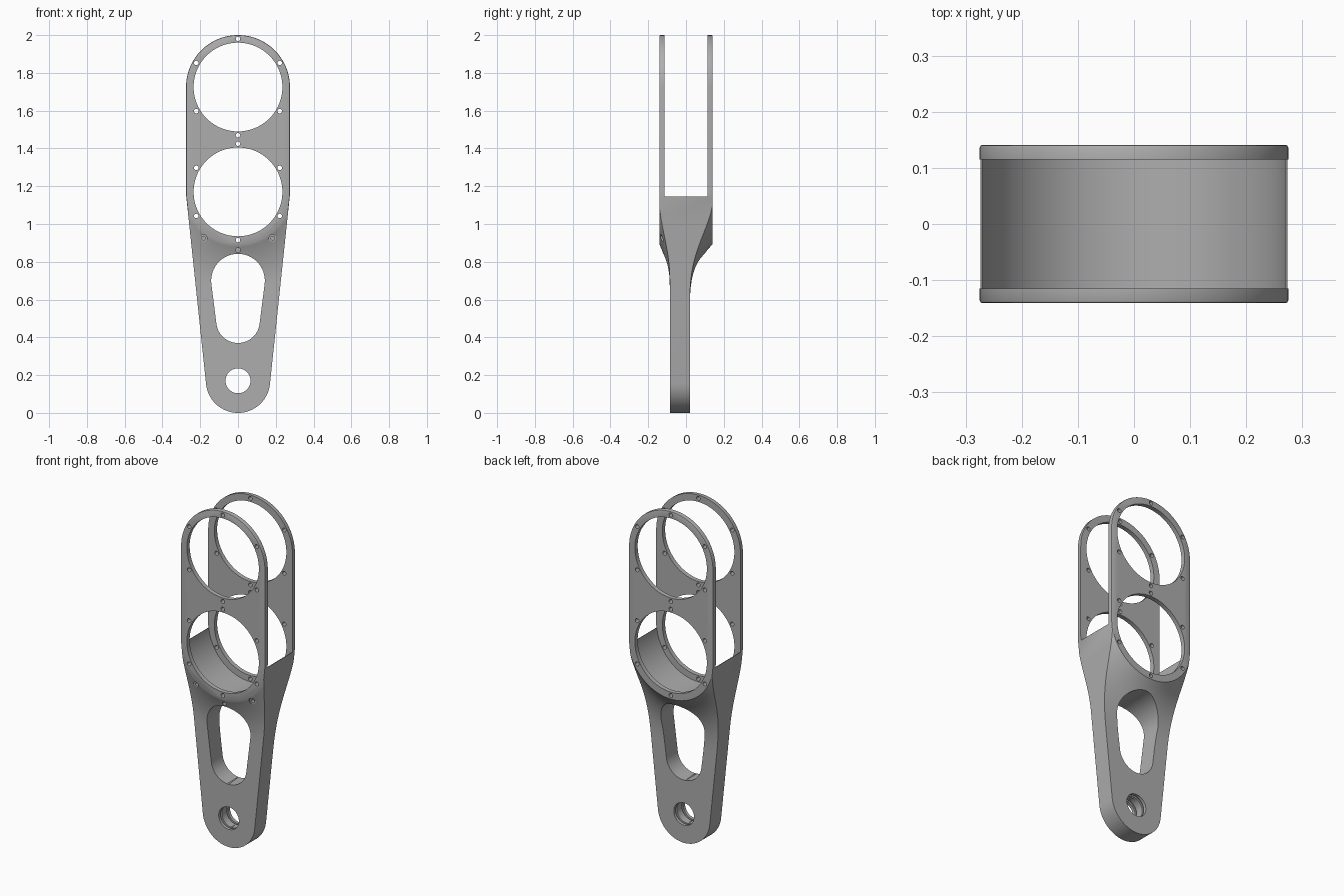
import bpy, bmesh, math
from math import sin, cos, pi

old = bpy.data.objects.get("Cube")
if old:
    bpy.data.objects.remove(old)

TOP, MID, LOW = 1.725, 1.17, 0.17        # heights of the round centres
HALF = 0.141                             # half thickness of the head

grey = bpy.data.materials.new("machined grey")
grey.use_nodes = True
grey.diffuse_color = (0.42, 0.42, 0.42, 1)
grey.node_tree.nodes["Principled BSDF"].inputs["Base Color"].default_value = (0.42, 0.42, 0.42, 1)


def arc(z, r, a0, a1, n):
    return [(r * cos(a0 + (a1 - a0) * i / n), z + r * sin(a0 + (a1 - a0) * i / n))
            for i in range(n + 1)]


def circle(x, z, r, n=64):
    return [(x + px, pz) for px, pz in arc(z, r, 0, 2 * pi, n)[:-1]]


def add_prism(bm, pts, y0, y1):
    """Extrude an x-z outline from y0 to y1."""
    ends = [[bm.verts.new((x, y, z)) for x, z in pts] for y in (y0, y1)]
    caps = [bm.faces.new(e) for e in ends]
    n = len(pts)
    for i in range(n):
        j = (i + 1) % n
        bm.faces.new((ends[0][i], ends[0][j], ends[1][j], ends[1][i]))
    return caps


def make(name, bm):
    bmesh.ops.recalc_face_normals(bm, faces=bm.faces)
    me = bpy.data.meshes.new(name)
    bm.to_mesh(me)
    bm.free()
    me.materials.append(grey)
    ob = bpy.data.objects.new(name, me)
    bpy.context.collection.objects.link(ob)
    return ob


def cut(target, cutter):
    """Subtract the cutter, then discard it."""
    cutter.hide_render = True
    mod = target.modifiers.new("cut", 'BOOLEAN')
    mod.operation = 'DIFFERENCE'
    mod.solver = 'EXACT'
    mod.object = cutter
    bpy.context.view_layer.objects.active = target
    bpy.ops.object.modifier_apply(modifier=mod.name)
    bpy.data.objects.remove(cutter)


def cut_prisms(target, prisms):
    bm = bmesh.new()
    for pts, y0, y1 in prisms:
        add_prism(bm, pts, y0, y1)
    cut(target, make("cutter", bm))


def cut_flare(target, inner, span, y_head, y_arm, power):
    """Thin the arm outside the head with a concave flare turned round the lower ring."""
    steps = 14
    prof = [(inner + span * i / steps,
             y_arm + (y_head - y_arm) * (1 - i / steps) ** power) for i in range(steps + 1)]
    far = math.copysign(0.3, y_head)
    prof += [(1.5, y_arm), (1.5, far), (inner, far)]
    bm = bmesh.new()
    n, a0, a1 = 72, pi + 0.05, 2 * pi - 0.05
    rings = []
    for i in range(n + 1):
        a = a0 + (a1 - a0) * i / n
        rings.append([bm.verts.new((r * cos(a), y, MID + r * sin(a))) for r, y in prof])
    m = len(prof)
    for p, q in zip(rings, rings[1:]):
        for k in range(m):
            l = (k + 1) % m
            bm.faces.new((p[k], p[l], q[l], q[k]))
    bm.faces.new(rings[0])
    bm.faces.new(rings[-1])
    cut(target, make("cutter", bm))


# Body outline: round head, straight sides, tapered arm, round foot
R, F = 0.275, 0.17
t = math.asin((R - F) / (MID - LOW))
outline = (arc(TOP, R, 0, pi, 64) + arc(MID, R, pi, pi + t, 4)
           + arc(LOW, F, pi + t, 2 * pi - t, 48) + arc(MID, R, 2 * pi - t, 2 * pi, 4))
bm = bmesh.new()
caps = add_prism(bm, outline, -HALF, HALF)
bmesh.ops.recalc_face_normals(bm, faces=bm.faces)
rim = list({e for f in caps for e in f.edges})
bmesh.ops.bevel(bm, geom=rim, offset=0.005, segments=2, profile=0.5, affect='EDGES')
body = make("twin_ring_arm", bm)

# Flared thinning of the arm on the front and the back
cut_flare(body, R, 0.24, -HALF - 0.001, -0.086, 2)
cut_flare(body, R, 0.38, HALF + 0.001, 0.02, 3)

# Gap between the two plates, with a round seat at its bottom
cut_prisms(body, [([(-0.5, 1.145), (0.5, 1.145), (0.5, 2.2), (-0.5, 2.2)], -0.115, 0.115)])
cut_prisms(body, [(circle(0, MID, 0.272, 96), -0.115, 0.115)])

# Large ring openings
cut_prisms(body, [(circle(0, z, 0.235, 96), -0.3, 0.3) for z in (TOP, MID)])

# Tapered window in the arm
w = math.asin((0.142 - 0.115) / (0.70 - 0.485))
window = arc(0.70, 0.142, -w, pi + w, 36) + arc(0.485, 0.115, pi + w, 2 * pi - w, 32)
cut_prisms(body, [(window, -0.3, 0.3)])

# Pivot bore with two inner grooves
cut_prisms(body, [(circle(0, LOW, 0.066), -0.3, 0.3)])
cut_prisms(body, [(circle(0, LOW, 0.076), -0.068, -0.056),
                  (circle(0, LOW, 0.076), -0.010, 0.002)])

# Six screw holes around each ring
cut_prisms(body, [(circle(0.255 * cos(a), z + 0.255 * sin(a), 0.012, 16), -0.3, 0.3)
                  for z in (TOP, MID)
                  for a in (pi / 2 + k * pi / 3 for k in range(6))])

# Blind holes on the front flare
cut_prisms(body, [(circle(s * 0.183, 0.925, 0.019, 20), -0.3, -0.122) for s in (-1, 1)]
           + [(circle(0, 0.862, 0.012, 16), -0.3, -0.06)])
cut_prisms(body, [(circle(s * 0.183, 0.925, 0.010, 16), -0.3, -0.08) for s in (-1, 1)])

bpy.ops.object.select_all(action='DESELECT')
body.select_set(True)
bpy.context.view_layer.objects.active = body
bpy.ops.object.shade_smooth_by_angle(angle=math.radians(25))
